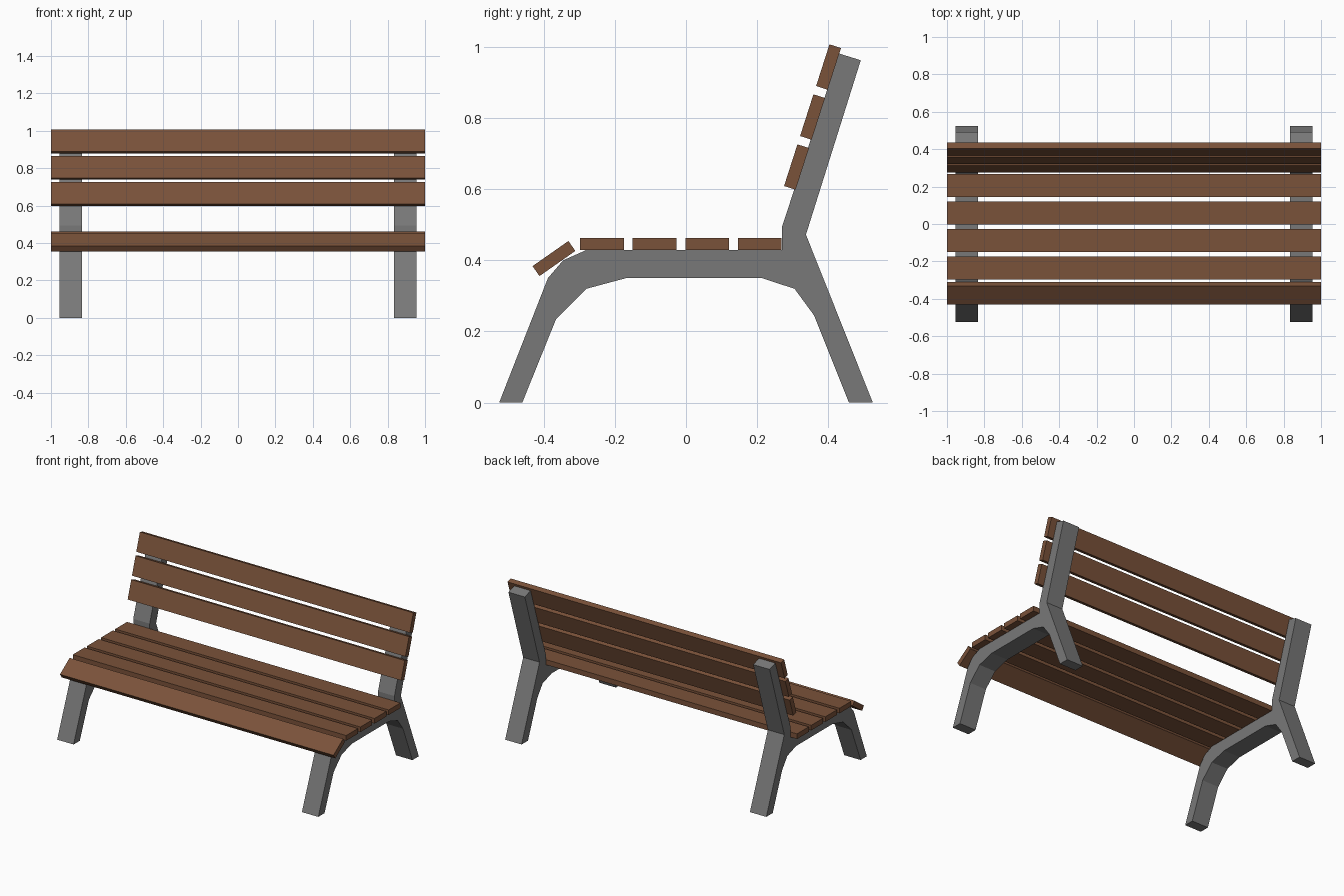
import bpy, bmesh, math
from mathutils import Matrix

if "Cube" in bpy.data.objects:
    bpy.data.objects.remove(bpy.data.objects["Cube"])


def material(name, rgb):
    m = bpy.data.materials.new(name)
    m.diffuse_color = (*rgb, 1)
    m.use_nodes = True
    m.node_tree.nodes["Principled BSDF"].inputs["Base Color"].default_value = m.diffuse_color
    return m


WOOD = material("brown wood", (0.195, 0.085, 0.042))
METAL = material("grey metal", (0.19, 0.19, 0.19))


def finish(bm, name, mat):
    bmesh.ops.recalc_face_normals(bm, faces=bm.faces)
    me = bpy.data.meshes.new(name)
    bm.to_mesh(me)
    bm.free()
    me.materials.append(mat)
    ob = bpy.data.objects.new(name, me)
    bpy.context.collection.objects.link(ob)
    return ob


# Slat: a full-width plank, tilted about x
def slat(name, y, z, tilt, width=0.123, thick=0.034):
    bm = bmesh.new()
    bmesh.ops.create_cube(bm, size=1)
    bmesh.ops.scale(bm, vec=(2.0, width, thick), verts=bm.verts)
    ob = finish(bm, name, WOOD)
    ob.matrix_world = Matrix.Translation((0, y, z)) @ Matrix.Rotation(math.radians(tilt), 4, 'X')


# Side frame: one (y, z) outline of both legs, seat rail and back post
OUTLINE = [
    (-0.525, 0), (-0.46, 0), (-0.365, 0.235), (-0.28, 0.32), (-0.168, 0.35),
    (0.213, 0.35), (0.305, 0.32), (0.36, 0.245), (0.458, 0), (0.525, 0),
    (0.337, 0.472), (0.491, 0.962), (0.430, 0.981), (0.27, 0.495),
    (0.27, 0.429), (-0.28, 0.429), (-0.345, 0.40), (-0.388, 0.35),
]


def side_frame(name, x0, x1):
    bm = bmesh.new()
    face = bm.faces.new([bm.verts.new((x0, y, z)) for y, z in OUTLINE])
    out = bmesh.ops.extrude_face_region(bm, geom=[face])
    moved = [g for g in out["geom"] if isinstance(g, bmesh.types.BMVert)]
    bmesh.ops.translate(bm, vec=(x1 - x0, 0, 0), verts=moved)
    finish(bm, name, METAL)


side_frame("right_frame", 0.835, 0.955)
side_frame("left_frame", -0.955, -0.835)

# Flat seat slats
for i in range(4):
    slat(f"seat_slat_{i + 1}", -0.236 + i * 0.1477, 0.446, 0)

# Sloping front edge slat
slat("front_edge_slat", -0.371, 0.405, 35)

# Leaning back slats
for i in range(3):
    slat(f"back_slat_{i + 1}", 0.3105 + i * 0.045, 0.662 + i * 0.1405, 90 - 17.8)
